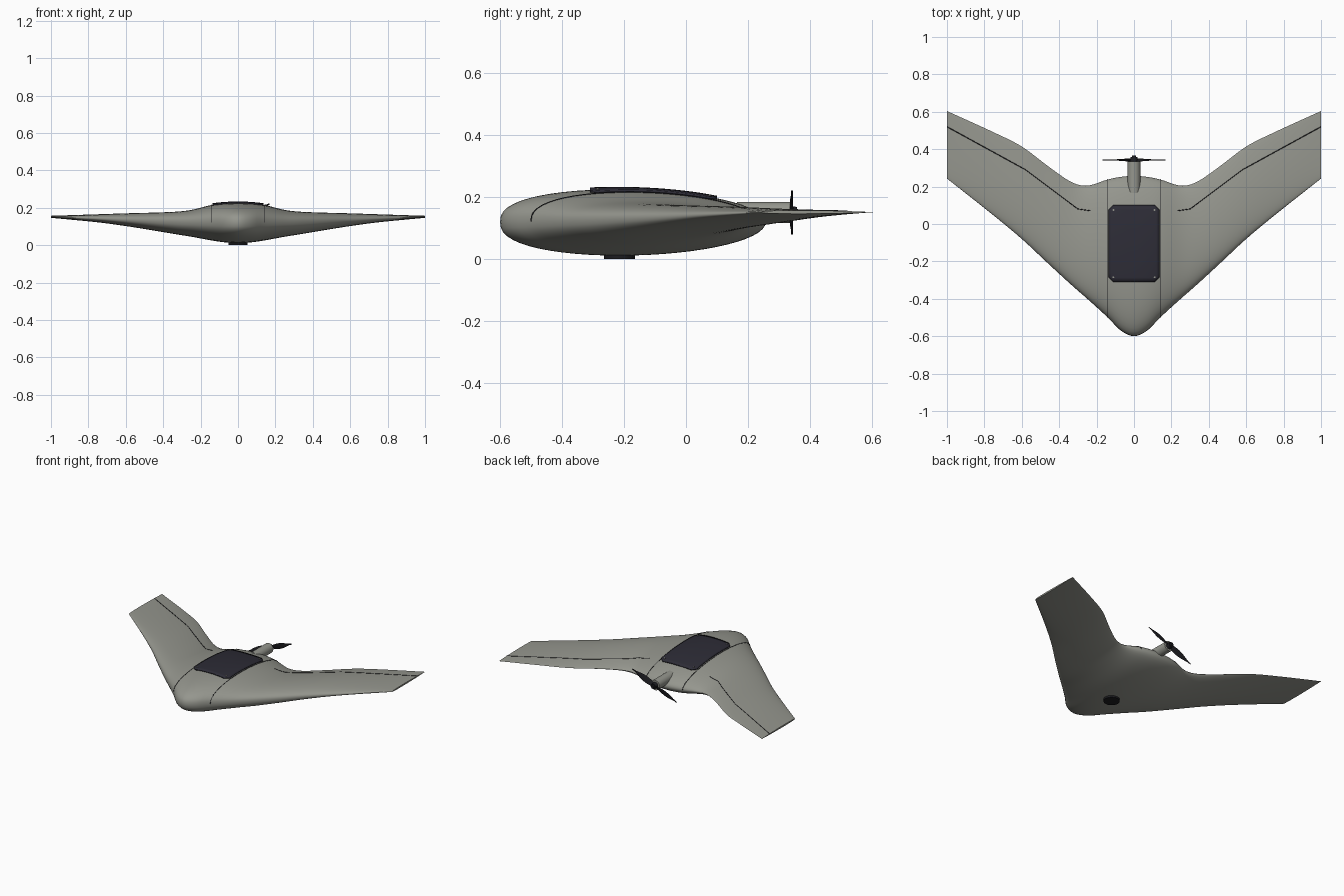
import bpy, bmesh, math
from mathutils import Matrix, Vector

cube = bpy.data.objects.get("Cube")
if cube:
    bpy.data.objects.remove(cube, do_unlink=True)


def material(name, rgb):
    m = bpy.data.materials.new(name)
    m.use_nodes = True
    m.diffuse_color = (*rgb, 1)
    bsdf = next(n for n in m.node_tree.nodes if n.type == 'BSDF_PRINCIPLED')
    bsdf.inputs["Base Color"].default_value = (*rgb, 1)
    return m


GREY = material("warm grey skin", (0.30, 0.305, 0.27))
DARK = material("dark hatch", (0.026, 0.025, 0.037))
BLACK = material("black trim", (0.012, 0.012, 0.015))

# Half-span stations: x, leading y, trailing y, top z, bottom z, leading z, trailing z, tail fineness
STATIONS = [
    (0.00, -0.60, 0.257, 0.225, 0.011, 0.120, 0.118, 0.50),
    (0.07, -0.57, 0.252, 0.223, 0.015, 0.120, 0.118, 0.50),
    (0.14, -0.50, 0.238, 0.215, 0.025, 0.121, 0.118, 0.52),
    (0.25, -0.40, 0.205, 0.188, 0.045, 0.123, 0.118, 0.60),
    (0.33, -0.33, 0.222, 0.179, 0.058, 0.125, 0.122, 0.70),
    (0.45, -0.22, 0.302, 0.174, 0.078, 0.129, 0.130, 0.78),
    (0.60, -0.08, 0.414, 0.170, 0.102, 0.135, 0.138, 0.80),
    (0.75, 0.045, 0.490, 0.165, 0.122, 0.142, 0.144, 0.80),
    (1.00, 0.243, 0.604, 0.157, 0.146, 0.151, 0.151, 0.80),
]


def station(x):
    """Smoothly interpolated section values at span position x."""
    x = abs(x)
    n = len(STATIONS)
    i = max(k for k in range(n - 1) if STATIONS[k][0] <= x)
    a, b = STATIONS[i], STATIONS[i + 1]
    w = b[0] - a[0]
    u = (x - a[0]) / w

    def slope(k, c):
        if k == 0:
            return 0
        p, q = STATIONS[k - 1], STATIONS[min(k + 1, n - 1)]
        return (q[c] - p[c]) / (q[0] - p[0])

    h = u * u * (3 - 2 * u)
    return [a[c] * (1 - h) + b[c] * h
            + w * slope(i, c) * u * (1 - u) ** 2 - w * slope(i + 1, c) * u * u * (1 - u)
            for c in range(1, 8)]


def skin(x, t, upper=True):
    """Point on the skin at span x and chord fraction t."""
    le, te, top, bottom, zl, zt, tail = station(x)
    nose = 0.4
    peak = nose / (nose + tail)
    norm = peak ** nose * (1 - peak) ** tail
    fat = t ** nose * (1 - t) ** tail / norm
    mid = zl + (zt - zl) * t
    mid_peak = zl + (zt - zl) * peak
    z = mid + fat * ((top if upper else bottom) - mid_peak)
    return Vector((x, le + (te - le) * t, z))


def on_top(x, y, lift=0.0):
    """Point on the upper skin at plan position x, y."""
    le, te = station(x)[:2]
    t = min(max((y - le) / (te - le), 0), 1)
    return skin(x, t) + Vector((0, 0, lift))


def finish(bm, name, mat, angle=None):
    bmesh.ops.recalc_face_normals(bm, faces=bm.faces)
    mesh = bpy.data.meshes.new(name)
    bm.to_mesh(mesh)
    bm.free()
    mesh.materials.append(mat)
    ob = bpy.data.objects.new(name, mesh)
    bpy.context.collection.objects.link(ob)
    if angle:
        bpy.ops.object.select_all(action='DESELECT')
        ob.select_set(True)
        bpy.context.view_layer.objects.active = ob
        bpy.ops.object.shade_smooth_by_angle(angle=math.radians(angle))
    return ob


# Blended wing body: closed airfoil rings lofted across the span
bm = bmesh.new()
N, COLS = 28, 100
chord = [(1 - math.cos(math.pi * k / N)) / 2 for k in range(N + 1)]
rings = []
for c in range(COLS + 1):
    x = 2 * c / COLS - 1
    pts = [skin(x, t) for t in chord] + [skin(x, t, False) for t in chord[-2:0:-1]]
    rings.append([bm.verts.new(p) for p in pts])
for r, s in zip(rings, rings[1:]):
    for k in range(2 * N):
        j = (k + 1) % (2 * N)
        bm.faces.new((r[k], r[j], s[j], s[k]))
bm.faces.new(rings[0])
bm.faces.new(rings[-1])
finish(bm, "wing_body", GREY, 50)


# Thin panel seams lying on the upper skin
def seam(name, points):
    cu = bpy.data.curves.new(name, 'CURVE')
    cu.dimensions = '3D'
    cu.bevel_depth = 0.0022
    cu.bevel_resolution = 0
    sp = cu.splines.new('POLY')
    sp.points.add(len(points) - 1)
    for q, p in zip(sp.points, points):
        q.co = (*p, 1)
    cu.materials.append(BLACK)
    bpy.context.collection.objects.link(bpy.data.objects.new(name, cu))


HINGE = [(0.23, 0.07), (0.30, 0.08), (0.58, 0.29), (1.0, 0.52)]
for side, label in ((1, "left"), (-1, "right")):
    seam(label + "_body_seam", [skin(side * 0.14, t) for t in chord])
    path = []
    for (x0, y0), (x1, y1) in zip(HINGE, HINGE[1:]):
        path += [on_top(side * (x0 + (x1 - x0) * k / 16), y0 + (y1 - y0) * k / 16)
                 for k in range(17)]
    seam(label + "_elevon_hinge", path)

# Hatch: chamfered plate draped on the upper skin
HW, Y0, Y1, CUT = 0.135, -0.31, 0.10, 0.025
bm = bmesh.new()
ys = [Y0] + [Y0 + CUT + (Y1 - Y0 - 2 * CUT) * k / 16 for k in range(17)] + [Y1]
rows = []
for y in ys:
    w = HW - (CUT if y in (Y0, Y1) else 0)
    rows.append([bm.verts.new(on_top(w * k / 8, y, 0.004)) for k in range(-8, 9)])
for r, s in zip(rows, rows[1:]):
    for k in range(16):
        bm.faces.new((r[k], r[k + 1], s[k + 1], s[k]))
hatch = finish(bm, "hatch", DARK, 40)
solid = hatch.modifiers.new("thickness", 'SOLIDIFY')
solid.thickness = 0.008
solid.offset = 0


# Cylinders along a chosen axis
def cylinder(name, mat, radius, depth, centre, along_y=False, end=None, sides=32):
    bm = bmesh.new()
    bmesh.ops.create_cone(bm, cap_ends=True, segments=sides, radius1=radius,
                          radius2=radius if end is None else end, depth=depth)
    turn = Matrix.Rotation(-math.pi / 2 if along_y else 0, 4, 'X')
    bm.transform(Matrix.Translation(centre) @ turn)
    return finish(bm, name, mat, 40)


# Hatch screws
for sx in (-1, 1):
    for y in (-0.285, 0.075):
        cylinder("hatch_screw", GREY, 0.005, 0.005, on_top(sx * 0.11, y, 0.009), sides=10)

# Belly sensor disc
cylinder("belly_disc", BLACK, 0.05, 0.02, (0, -0.215, 0.010))

# Motor housing, shaft and hub at the tail
HUB = Vector((0, 0.342, 0.15))
cylinder("motor_housing", GREY, 0.034, 0.17, (0, 0.25, HUB.z), True)
cylinder("propeller_hub", BLACK, 0.022, 0.024, HUB + Vector((0, 0.004, 0)), True, 0.018)
cylinder("propeller_cap", BLACK, 0.013, 0.014, HUB + Vector((0, 0.018, 0)), True, 0.009)

# Two twisted blades
bm = bmesh.new()
SPAN = 0.182
for side in (0, math.pi):
    prev = None
    for k in range(13):
        u = k / 12
        half = 0.010 + 0.013 * math.sin(math.pi * min(u * 1.15, 1)) - 0.006 * u
        pitch = math.radians(32 * (1 - u) ** 2 + 4)
        turn = Matrix.Rotation(side - math.radians(22.5), 4, 'Y') @ \
            Matrix.Translation((SPAN * u, 0, 0)) @ Matrix.Rotation(pitch, 4, 'X')
        ring = [bm.verts.new(HUB + turn @ Vector(p)) for p in
                ((0, 0, half), (0, 0.0025, 0), (0, 0, -half), (0, -0.0025, 0))]
        if prev:
            for j in range(4):
                bm.faces.new((prev[j], prev[(j + 1) % 4], ring[(j + 1) % 4], ring[j]))
        else:
            bm.faces.new(ring)
        prev = ring
    bm.faces.new(prev)
finish(bm, "propeller_blades", BLACK, 30)
